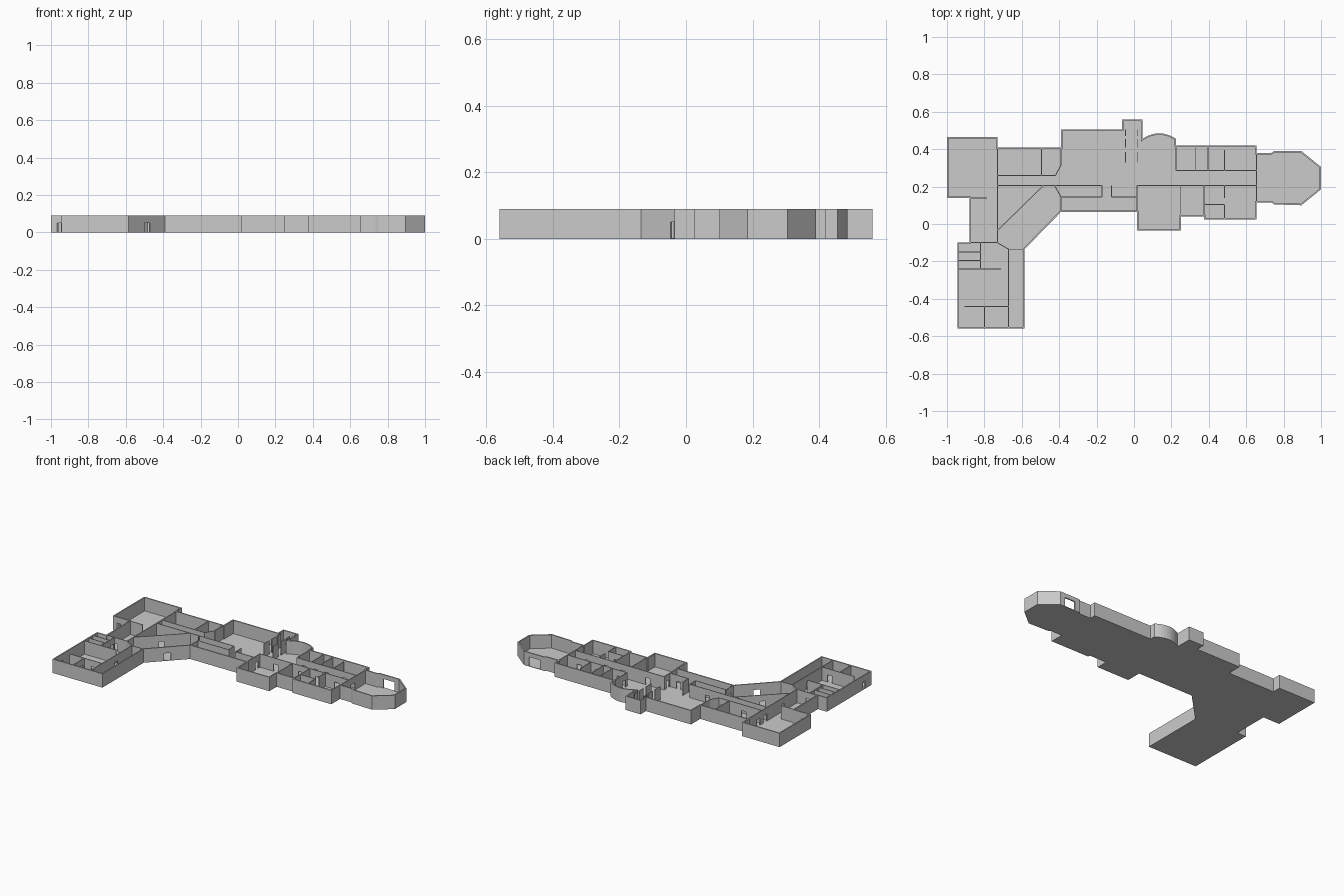
import bpy, bmesh, math
from mathutils import Vector

H, FLOOR, DOOR_H, DOOR_W = 0.09, 0.003, 0.05, 0.03


def V(p):
    return Vector((p[0], p[1]))


def prism(bm, pts, z0, z1):
    """Vertical prism over a counter-clockwise plan polygon."""
    lo = [bm.verts.new((p[0], p[1], z0)) for p in pts]
    hi = [bm.verts.new((p[0], p[1], z1)) for p in pts]
    n = len(pts)
    bm.faces.new(lo[::-1])
    bm.faces.new(hi)
    for i in range(n):
        bm.faces.new((lo[i], lo[(i + 1) % n], hi[(i + 1) % n], hi[i]))


def finish(bm, name):
    bmesh.ops.recalc_face_normals(bm, faces=bm.faces)
    me = bpy.data.meshes.new(name)
    bm.to_mesh(me)
    bm.free()
    bpy.context.collection.objects.link(bpy.data.objects.new(name, me))


# Doorways: plan position, optional width and height; cut from any wall they lie on
doors = [(-0.957, 0.14, 0.024), (-0.485, -0.033, 0.04), (-0.945, -0.485, 0.03),
         (0.82, 0.39, 0.08, 0.062), (-0.73, 0.232, 0.035), (-0.73, 0.30),
         (-0.60, 0.26), (-0.45, 0.26), (-0.60, 0.205), (-0.30, 0.205),
         (-0.61, 0.083), (-0.39, 0.11), (-0.30, 0.145), (-0.05, 0.145),
         (0.015, 0.17), (0.13, 0.205), (0.31, 0.205), (0.43, 0.205), (0.57, 0.205),
         (0.225, 0.32), (0.28, 0.285), (0.36, 0.285), (0.44, 0.285), (0.57, 0.285),
         (0.655, 0.245, 0.04), (0.43, 0.105), (-0.67, -0.30), (-0.67, -0.50),
         (-0.82, -0.125), (-0.82, -0.175), (-0.82, -0.22), (-0.73, 0.05),
         (-0.80, -0.47), (-0.73, -0.44), (-0.81, -0.10)]


def wall(bm, a, b, ia, ib):
    """Wall between outer edge a-b and inner edge ia-ib, with door gaps and lintels."""
    a, b, ia, ib = map(V, (a, b, ia, ib))
    d = b - a
    length = d.length
    d /= length

    def piece(t0, t1, z0):
        if t1 - t0 > 1e-4:
            prism(bm, [a.lerp(b, t0), a.lerp(b, t1), ia.lerp(ib, t1), ia.lerp(ib, t0)], z0, H)
    gaps = []
    for spec in doors:
        q = V(spec) - a
        w = (spec[2] if len(spec) > 2 else DOOR_W) / 2
        t = q.dot(d)
        if abs(q.x * d.y - q.y * d.x) < 0.007 and w < t < length - w:
            gaps.append(((t - w) / length, (t + w) / length,
                         spec[3] if len(spec) > 3 else DOOR_H))
    at = 0.0
    for t0, t1, h in sorted(gaps):
        piece(at, t0, FLOOR)
        piece(t0, t1, h)
        at = t1
    piece(at, 1.0, FLOOR)


# Building outline, clockwise from the north-west room, with the curved bay
bay = [(0.135 + 0.09 * s, 0.455 + 0.03 * (1 - s * s)) for s in [-1 + i / 5 for i in range(11)]]
outline = [(-1, 0.14), (-1, 0.465), (-0.73, 0.465), (-0.73, 0.41), (-0.39, 0.41),
           (-0.39, 0.505), (-0.065, 0.505), (-0.065, 0.56), (0.045, 0.56)] + bay + [
           (0.225, 0.42), (0.655, 0.42), (0.655, 0.38), (0.735, 0.38), (0.75, 0.39),
           (0.895, 0.39), (1, 0.305), (1, 0.185), (0.895, 0.10), (0.75, 0.105),
           (0.735, 0.115), (0.655, 0.115), (0.655, 0.025), (0.375, 0.025), (0.375, 0.04),
           (0.25, 0.04), (0.25, -0.035), (0.015, -0.035), (0.015, 0.065), (-0.39, 0.065),
           (-0.585, -0.135), (-0.585, -0.56), (-0.945, -0.56), (-0.945, -0.1),
           (-0.88, -0.1), (-0.88, 0.14)]
outline.reverse()

# Floor slab
bm = bmesh.new()
prism(bm, outline, 0, FLOOR)
finish(bm, "floor")


# Outer walls, mitred inwards
def inset(i, t=0.008):
    p, c, n = (V(outline[(i + k) % len(outline)]) for k in (-1, 0, 1))
    d0, d1 = (c - p).normalized(), (n - c).normalized()
    n0, n1 = Vector((-d0.y, d0.x)), Vector((-d1.y, d1.x))
    return c + (n0 + n1) * (t / (1 + n0.dot(n1)))


bm = bmesh.new()
for i in range(len(outline)):
    j = (i + 1) % len(outline)
    wall(bm, outline[i], outline[j], inset(i), inset(j))
finish(bm, "outer_walls")


def partitions(name, paths, t=0.005):
    """Thin interior walls along plan polylines."""
    bm = bmesh.new()
    for path in paths:
        for a, b in zip(path, path[1:]):
            a, b = V(a), V(b)
            d = (b - a).normalized()
            n = Vector((-d.y, d.x)) * t / 2
            wall(bm, a - n, b - n, a + n, b + n)
    finish(bm, name)


partitions("west_partitions", [
    [(-0.73, 0.41), (-0.73, -0.1)],
    [(-0.88, 0.14), (-0.785, 0.14)],
    [(-0.73, 0.26), (-0.42, 0.26), (-0.39, 0.315), (-0.39, 0.41)],
    [(-0.495, 0.41), (-0.495, 0.26)],
    [(-0.73, 0.205), (-0.17, 0.205), (-0.17, 0.145), (-0.39, 0.145), (-0.39, 0.065)],
    [(-0.425, 0.205), (-0.39, 0.145)],
    [(-0.485, 0.205), (-0.73, -0.035)]])

partitions("south_wing_partitions", [
    [(-0.88, -0.1), (-0.73, -0.1), (-0.67, -0.135), (-0.585, -0.135)],
    [(-0.67, -0.135), (-0.67, -0.555)],
    [(-0.82, -0.1), (-0.82, -0.24)],
    [(-0.945, -0.15), (-0.82, -0.15)],
    [(-0.945, -0.195), (-0.82, -0.195)],
    [(-0.945, -0.24), (-0.71, -0.24)],
    [(-0.905, -0.44), (-0.67, -0.44)],
    [(-0.80, -0.44), (-0.80, -0.555)]])

partitions("east_partitions", [
    [(-0.12, 0.205), (-0.12, 0.145), (0.015, 0.145)],
    [(0.015, 0.065), (0.015, 0.205), (0.655, 0.205)],
    [(0.225, 0.42), (0.225, 0.285), (0.655, 0.285)],
    [(0.33, 0.42), (0.33, 0.285)],
    [(0.395, 0.42), (0.395, 0.285)],
    [(0.485, 0.395), (0.485, 0.285)],
    [(0.25, 0.205), (0.25, 0.04)],
    [(0.375, 0.205), (0.375, 0.04)],
    [(0.375, 0.105), (0.485, 0.105), (0.485, 0.025)],
    [(0.485, 0.205), (0.485, 0.14)],
    [(0.655, 0.38), (0.655, 0.115)]])

# Entrance hall piers, in two matching rows
partitions("entrance_piers", [[(x, y0), (x, y1)]
                              for x in (-0.045, 0.02)
                              for y0, y1 in ((0.33, 0.385), (0.41, 0.455), (0.47, 0.505))])
